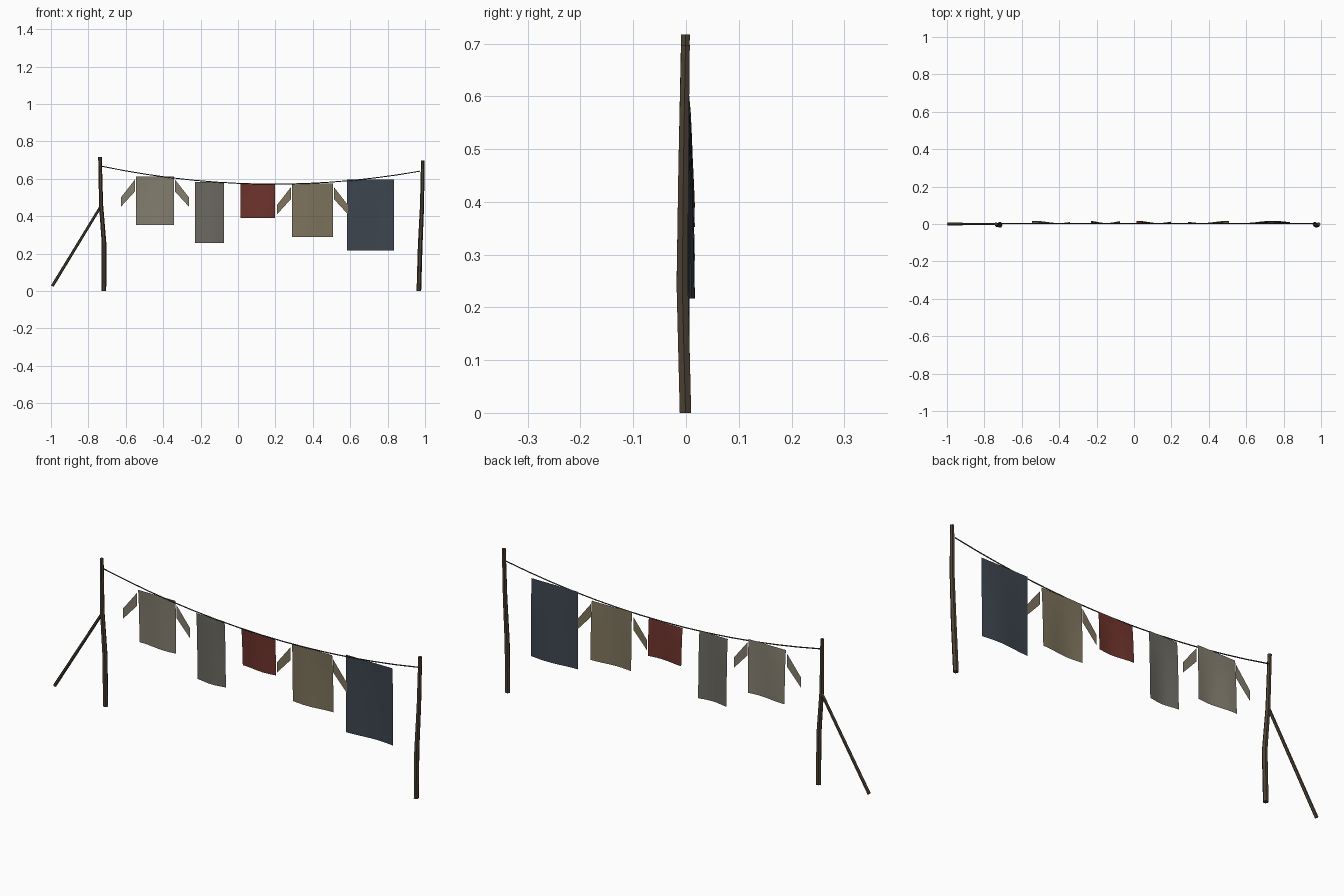
import bpy, bmesh, math
from mathutils import Vector

if "Cube" in bpy.data.objects:
    bpy.data.objects.remove(bpy.data.objects["Cube"])


def material(name, rgb):
    m = bpy.data.materials.new(name)
    m.diffuse_color = (*rgb, 1)
    m.use_nodes = True
    m.node_tree.nodes["Principled BSDF"].inputs["Base Color"].default_value = m.diffuse_color
    return m


def finish(name, bm, mat):
    me = bpy.data.meshes.new(name)
    bm.to_mesh(me)
    bm.free()
    ob = bpy.data.objects.new(name, me)
    me.materials.append(mat)
    bpy.context.collection.objects.link(ob)
    return ob


def tube(name, path, radii, sides, mat, flat_ends=False):
    """Capped tube through the path; flat_ends keeps every ring horizontal."""
    bm = bmesh.new()
    pts = [Vector(p) for p in path]
    rings = []
    for i, (p, r) in enumerate(zip(pts, radii)):
        d = pts[min(i + 1, len(pts) - 1)] - pts[max(i - 1, 0)]
        d = Vector((0, 0, 1)) if flat_ends else d.normalized()
        a = Vector((0, 1, 0))
        b = a.cross(d).normalized()
        rings.append([bm.verts.new(p + r * (b * math.cos(t) + a * math.sin(t)))
                      for t in (2 * math.pi * k / sides for k in range(sides))])
    for lo, hi in zip(rings, rings[1:]):
        for k in range(sides):
            n = (k + 1) % sides
            bm.faces.new((lo[k], lo[n], hi[n], hi[k]))
    bm.faces.new(rings[0][::-1])
    bm.faces.new(rings[-1])
    bmesh.ops.recalc_face_normals(bm, faces=bm.faces)
    return finish(name, bm, mat)


def cloth(name, x0, x1, top, bottom, phase, mat, nx=8, nz=6):
    """Hanging sheet that billows backwards more towards the hem."""
    bm = bmesh.new()
    grid = []
    for j in range(nz + 1):
        s = j / nz
        row = []
        for i in range(nx + 1):
            u = i / nx
            y = 0.005 + 0.012 * s ** 0.6 * (0.5 + 0.5 * math.sin(phase + 5 * u))
            row.append(bm.verts.new((x0 + (x1 - x0) * u, y, top + (bottom - top) * s)))
        grid.append(row)
    for a, b in zip(grid, grid[1:]):
        for i in range(nx):
            bm.faces.new((b[i], b[i + 1], a[i + 1], a[i]))
    for f in bm.faces:
        f.smooth = True
    return finish(name, bm, mat)


def sleeve(name, x, side, top, mat):
    """Slanted flat sleeve hanging out from a shirt's shoulder."""
    bm = bmesh.new()
    out = x + side * 0.075
    corners = [(x, top), (x, top - 0.064), (out, top - 0.146), (out, top - 0.096)]
    f = bm.faces.new([bm.verts.new((cx, 0.004, cz)) for cx, cz in corners])
    if f.normal.y > 0 or side < 0:
        f.normal_flip()
    bm.normal_update()
    return finish(name, bm, mat)


wood = material("wood", (0.075, 0.055, 0.036))
cord = material("cord", (0.05, 0.045, 0.038))
linen = material("linen", (0.23, 0.21, 0.16))
grey = material("grey_cloth", (0.15, 0.142, 0.12))
red = material("red_cloth", (0.16, 0.034, 0.026))
tan = material("tan_cloth", (0.21, 0.175, 0.11))
blue = material("blue_cloth", (0.048, 0.061, 0.08))

# Crooked posts and the slanting brace
radii = (0.0125, 0.0125, 0.011, 0.0095)
tube("left_post", [(-0.717, -0.001, 0), (-0.716, -0.007, 0.25),
                   (-0.732, -0.005, 0.46), (-0.738, -0.001, 0.717)], radii, 6, wood, True)
tube("right_post", [(0.967, -0.001, 0), (0.974, -0.007, 0.24),
                    (0.984, -0.005, 0.46), (0.988, -0.001, 0.697)], radii, 6, wood, True)
tube("brace", [(-0.993, 0, 0.026), (-0.735, 0, 0.45)], (0.008, 0.007), 6, wood)

# Sagging line
line = []
for i in range(15):
    t = i / 14
    line.append((-0.728 + 1.702 * t, 0.002, 0.667 - 0.026 * t - 0.082 * 4 * t * (1 - t)))
tube("washing_line", line, [0.0028] * 15, 5, cord)

# Washing
cloth("shirt_left", -0.545, -0.342, 0.613, 0.352, 1.2, linen)
cloth("trousers", -0.23, -0.076, 0.583, 0.256, 2.0, grey)
cloth("red_rag", 0.014, 0.198, 0.571, 0.389, 1.5, red)
cloth("shirt_right", 0.289, 0.507, 0.574, 0.289, 3.0, tan)
cloth("blanket", 0.582, 0.834, 0.597, 0.217, -1.6, blue)

# Sleeves
for name, a, b, top, mat in (("shirt_left", -0.551, -0.337, 0.596, linen),
                             ("shirt_right", 0.283, 0.513, 0.555, tan)):
    sleeve(name + "_sleeve_a", a, -1, top, mat)
    sleeve(name + "_sleeve_b", b, 1, top, mat)
